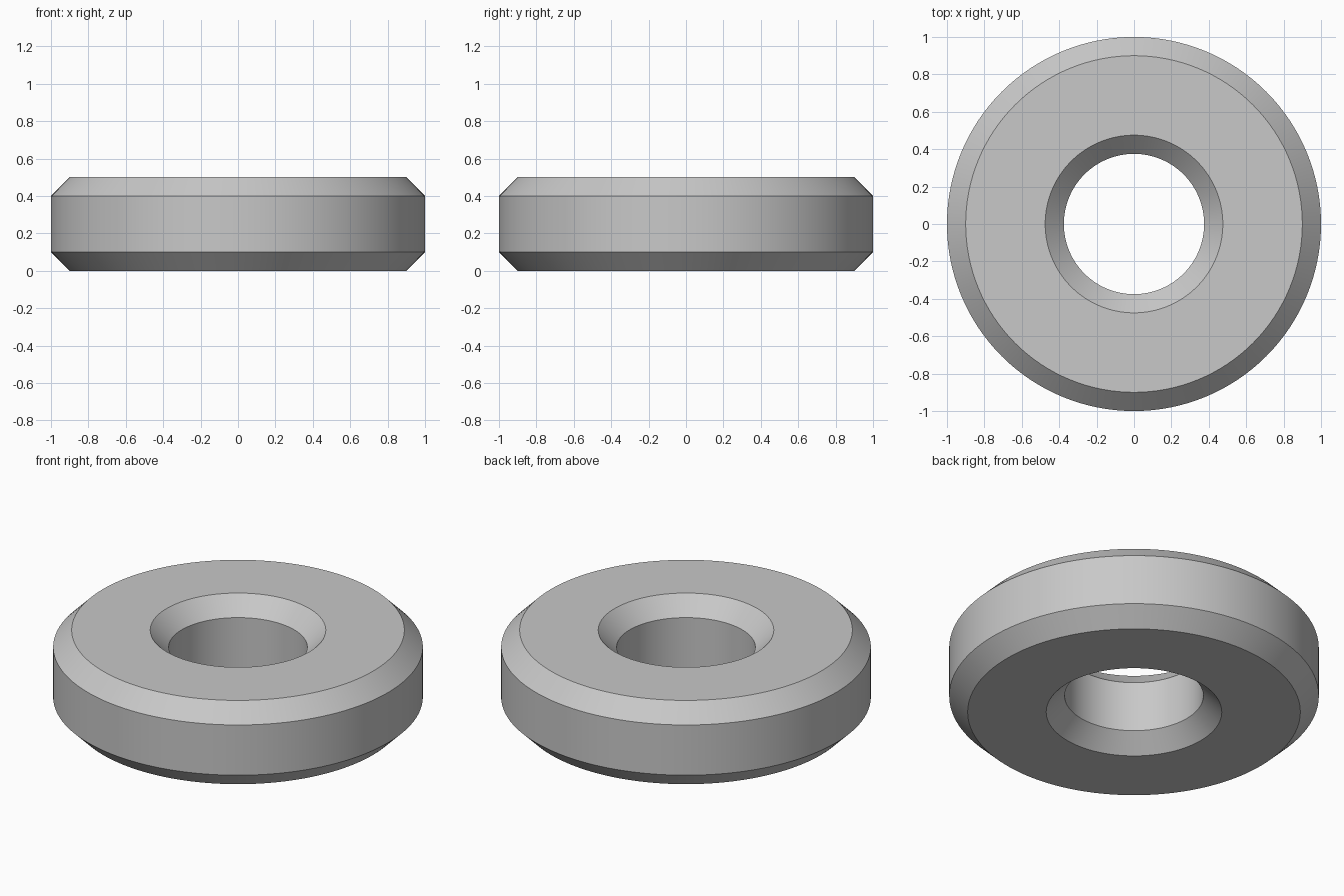
import bpy
import bmesh
from math import cos, sin, tau

cube = bpy.data.objects.get("Cube")
if cube:
    bpy.data.objects.remove(cube, do_unlink=True)

OUTER, HOLE, HEIGHT, CHAMFER = 1.0, 0.375, 0.5, 0.1
SEGMENTS = 128

# Chamfered cross-section of the ring, as (radius, height)
profile = [
    (OUTER - CHAMFER, 0), (OUTER, CHAMFER),
    (OUTER, HEIGHT - CHAMFER), (OUTER - CHAMFER, HEIGHT),
    (HOLE + CHAMFER, HEIGHT), (HOLE, HEIGHT - CHAMFER),
    (HOLE, CHAMFER), (HOLE + CHAMFER, 0),
]

# Sweep the section around the vertical axis
bm = bmesh.new()
rings = []
for i in range(SEGMENTS):
    a = tau * i / SEGMENTS
    rings.append([bm.verts.new((r * cos(a), r * sin(a), z)) for r, z in profile])
for i, ring in enumerate(rings):
    after = rings[(i + 1) % SEGMENTS]
    for j in range(len(profile)):
        k = (j + 1) % len(profile)
        bm.faces.new((ring[j], after[j], after[k], ring[k]))
bmesh.ops.recalc_face_normals(bm, faces=bm.faces)

mesh = bpy.data.meshes.new("chamfered_ring")
bm.to_mesh(mesh)
bm.free()
ring_object = bpy.data.objects.new("chamfered_ring", mesh)
bpy.context.collection.objects.link(ring_object)

# Plain grey surface
grey = bpy.data.materials.new("light_grey")
grey.use_nodes = True
colour = (0.58, 0.58, 0.58, 1)
grey.diffuse_color = colour
shader = next(n for n in grey.node_tree.nodes if n.type == "BSDF_PRINCIPLED")
shader.inputs["Base Color"].default_value = colour
mesh.materials.append(grey)

# Round walls smooth, chamfer edges sharp
bpy.ops.object.select_all(action="DESELECT")
ring_object.select_set(True)
bpy.context.view_layer.objects.active = ring_object
bpy.ops.object.shade_smooth_by_angle(angle=0.5)
